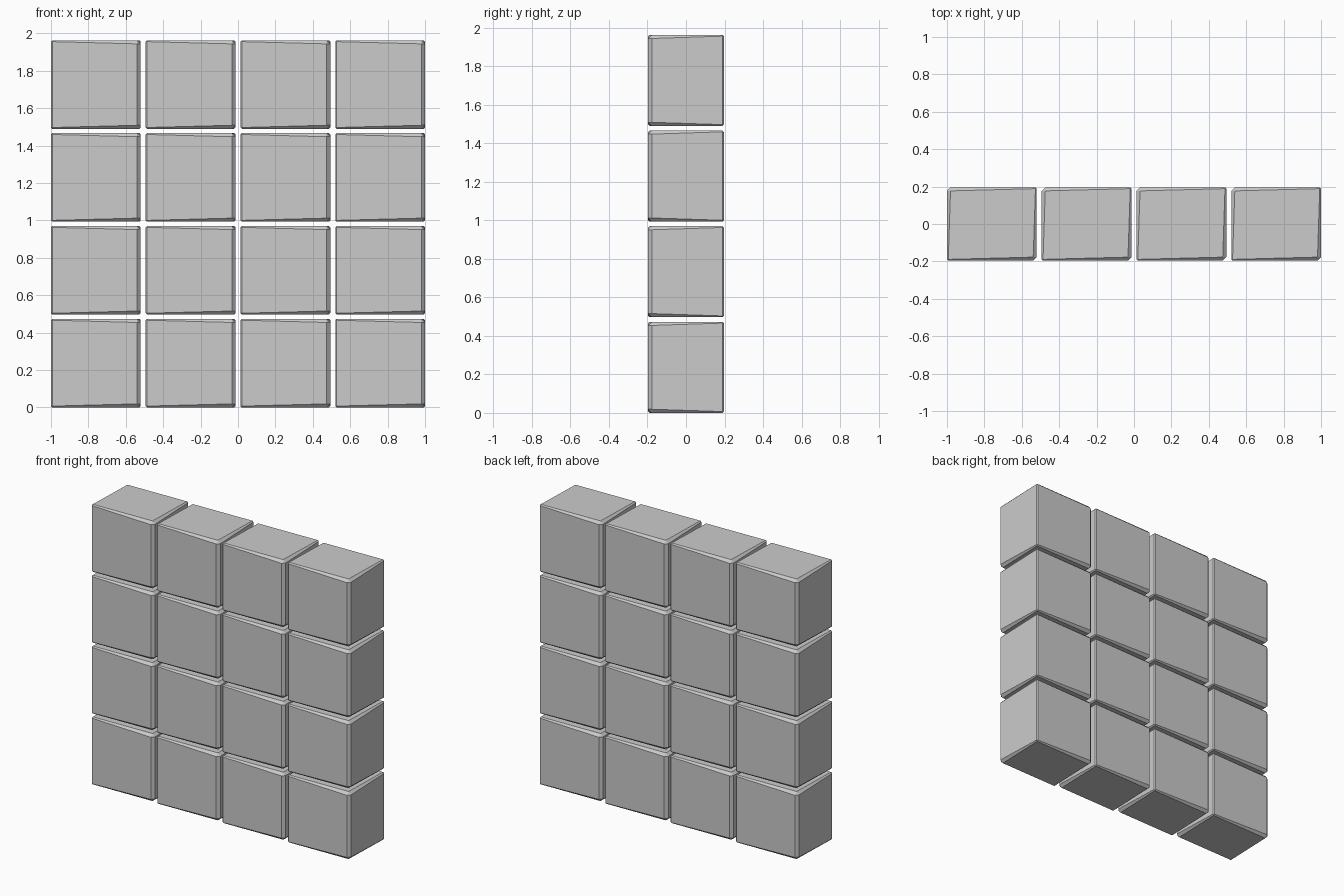
import bpy, bmesh

if "Cube" in bpy.data.objects:
    bpy.data.objects.remove(bpy.data.objects["Cube"])

COLS, ROWS = 4, 4
W, D, H = 0.48, 0.392, 0.473          # block size
PX = (2.0 - W) / (COLS - 1)           # column spacing
PZ = 0.4965                           # row spacing


# Block with tapered chamfers: wider on two opposite vertical edges
def block_mesh():
    bm = bmesh.new()
    half = (W / 2, D / 2, H / 2)
    for sx in (-1, 1):
        for sy in (-1, 1):
            for sz in (-1, 1):
                inset = 0.019 if sx * sy < 0 else 0.007
                for axis in range(3):
                    bm.verts.new([s * (half[i] - (0 if i == axis else inset))
                                  for i, s in enumerate((sx, sy, sz))])
    bmesh.ops.convex_hull(bm, input=bm.verts[:])
    bmesh.ops.dissolve_limit(bm, angle_limit=0.01, verts=bm.verts[:], edges=bm.edges[:])
    bmesh.ops.recalc_face_normals(bm, faces=bm.faces[:])
    mesh = bpy.data.meshes.new("wall_block")
    bm.to_mesh(mesh)
    bm.free()
    return mesh


# Wall of stacked blocks
mesh = block_mesh()
for r in range(ROWS):
    for c in range(COLS):
        ob = bpy.data.objects.new(f"wall_block_row{r + 1}_col{c + 1}", mesh)
        ob.location = (-1 + W / 2 + c * PX, 0, H / 2 + r * PZ)
        bpy.context.collection.objects.link(ob)
